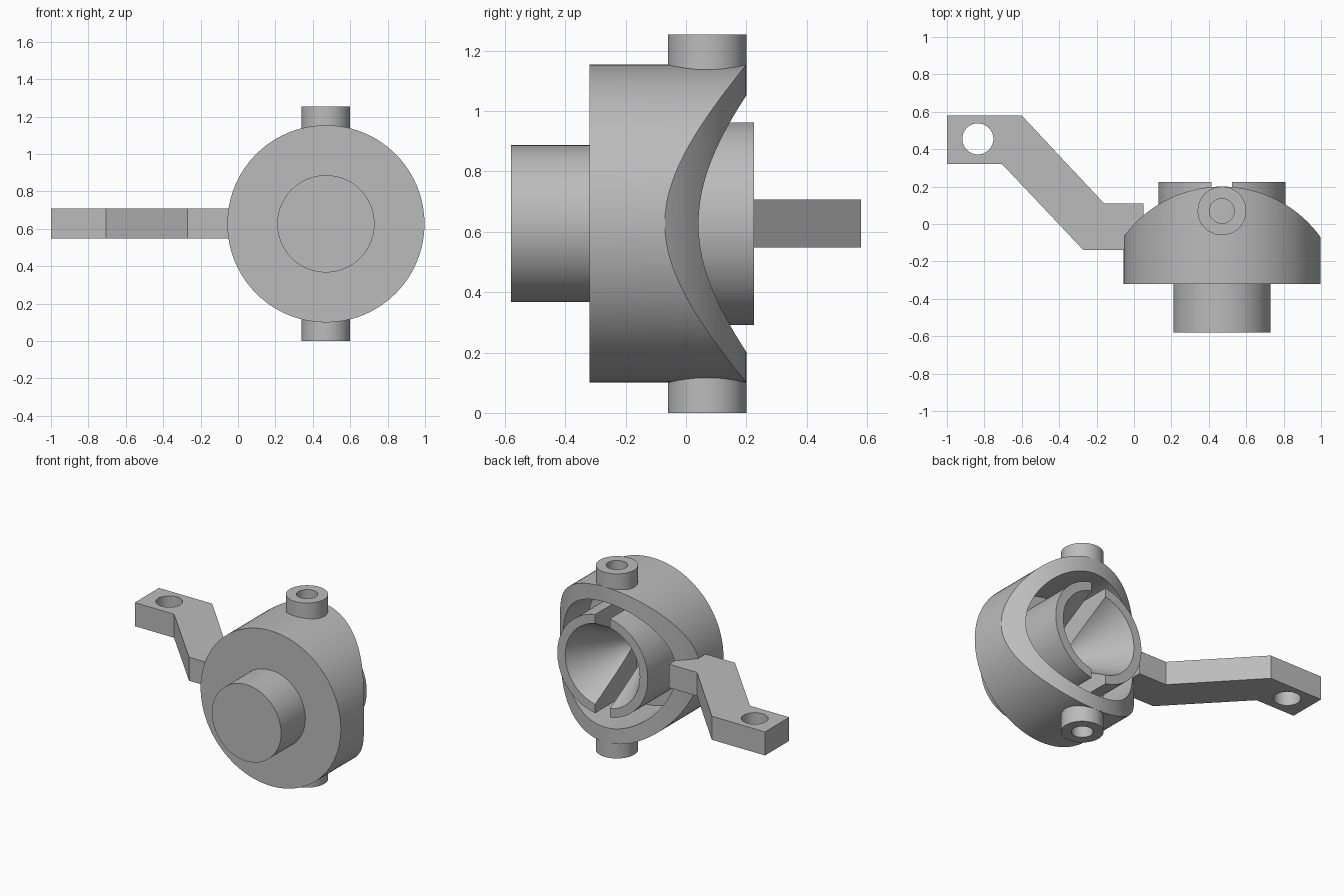
import bpy, math
from mathutils import Vector

CX, CZ = 0.47, 0.627      # axis of the housing
HUB_Y = 0.07              # pivot axis of the bosses

if "Cube" in bpy.data.objects:
    bpy.data.objects.remove(bpy.data.objects["Cube"], do_unlink=True)

steel = bpy.data.materials.new("grey_steel")
steel.use_nodes = True
colour = (0.5, 0.5, 0.5, 1)
steel.diffuse_color = colour
steel.node_tree.nodes["Principled BSDF"].inputs["Base Color"].default_value = colour


def cone(name, start, end, r1, r2, sides=96):
    """Round solid running from start to end."""
    a, b = Vector(start), Vector(end)
    bpy.ops.mesh.primitive_cone_add(vertices=sides, radius1=r1, radius2=r2,
                                    depth=(b - a).length, location=(a + b) / 2)
    ob = bpy.context.object
    ob.rotation_euler = (b - a).to_track_quat('Z', 'Y').to_euler()
    ob.name = name
    return ob


def rod_y(name, y0, y1, r, r2=None):
    return cone(name, (CX, y0, CZ), (CX, y1, CZ), r, r if r2 is None else r2)


def rod_z(name, x, y, z0, z1, r, sides=64):
    return cone(name, (x, y, z0), (x, y, z1), r, r, sides)


def combine(ob, tool, operation='DIFFERENCE'):
    """Apply a boolean and remove the tool."""
    bpy.ops.object.select_all(action='DESELECT')
    bpy.context.view_layer.objects.active = ob
    ob.select_set(True)
    mod = ob.modifiers.new("cut", 'BOOLEAN')
    mod.object, mod.operation, mod.solver = tool, operation, 'EXACT'
    bpy.ops.object.modifier_apply(modifier=mod.name)
    bpy.data.objects.remove(tool, do_unlink=True)


def finish(ob):
    ob.data.materials.clear()
    ob.data.materials.append(steel)
    bpy.ops.object.select_all(action='DESELECT')
    bpy.context.view_layer.objects.active = ob
    ob.select_set(True)
    bpy.ops.object.shade_smooth_by_angle(angle=math.radians(25))


# Housing: drum with a back rounded about the vertical axis, and a wide bore
housing = rod_y("housing", -0.32, 0.3, 0.527)
combine(housing, rod_z("round_back", CX, -0.449, -0.2, 1.5, 0.649, 160), 'INTERSECT')
combine(housing, rod_y("bore", -0.22, 0.5, 0.425))

# Inner sleeve and front shaft, then the conical seat and the slot
combine(housing, rod_y("sleeve", -0.27, 0.225, 0.34), 'UNION')
combine(housing, rod_y("shaft", -0.58, -0.3, 0.26), 'UNION')
combine(housing, rod_y("seat", -0.29, 0.3, 0, 0.321))
bpy.ops.mesh.primitive_cube_add(size=1, location=(CX, 0.04, CZ))
slot = bpy.context.object
slot.scale = (0.11, 0.52, 0.76)
combine(housing, slot)
finish(housing)

# Pivot bosses with blind holes, above and below
for name, side in (("upper_boss", 1), ("lower_boss", -1)):
    tip, root = CZ + side * 0.627, CZ + side * 0.46
    boss = rod_z(name, CX, HUB_Y, root, tip, 0.13)
    combine(boss, rod_z("hole", CX, HUB_Y, tip - side * 0.11, tip + side * 0.1, 0.066))
    finish(boss)

# Cranked steering arm, a flat outline extruded upward
outline = [(-1, 0.58), (-1, 0.32), (-0.705, 0.32), (-0.27, -0.14),
           (0.05, -0.14), (0.05, 0.11), (-0.16, 0.11), (-0.6, 0.58)]
mesh = bpy.data.meshes.new("steering_arm")
mesh.from_pydata([(x, y, 0.548) for x, y in outline], [], [range(len(outline))])
arm = bpy.data.objects.new("steering_arm", mesh)
bpy.context.collection.objects.link(arm)
bpy.context.view_layer.objects.active = arm
thick = arm.modifiers.new("thickness", 'SOLIDIFY')
thick.thickness, thick.offset = 0.16, 1
bpy.ops.object.modifier_apply(modifier=thick.name)
combine(arm, rod_z("eye", -0.835, 0.455, 0.3, 1, 0.083))
finish(arm)
